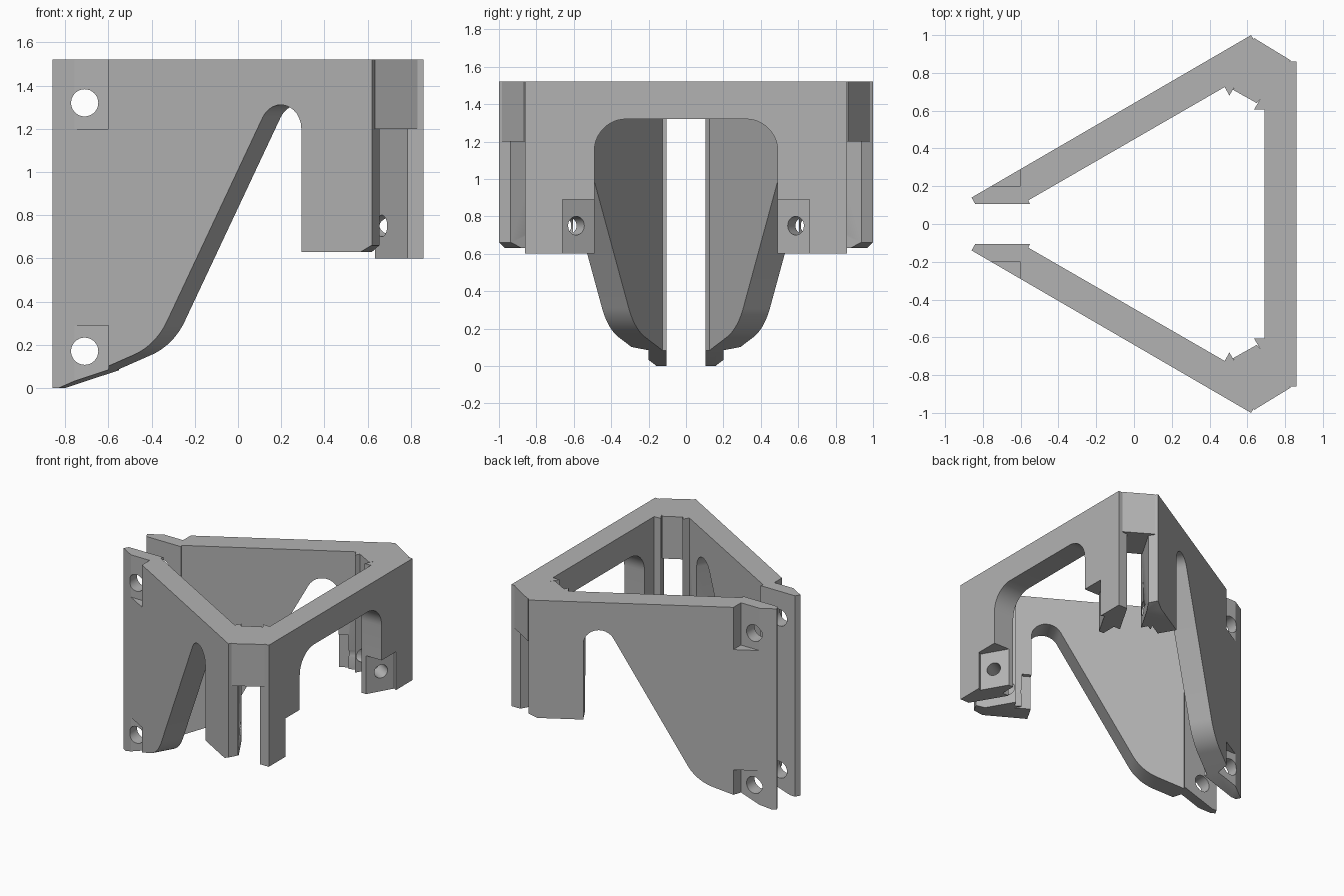
import bpy, bmesh, math
from mathutils import Vector

cube = bpy.data.objects.get("Cube")
if cube:
    bpy.data.objects.remove(cube, do_unlink=True)

X, Y, Z = Vector((1, 0, 0)), Vector((0, 1, 0)), Vector((0, 0, 1))
C, S = math.cos(math.pi / 6), 0.5
TOP = 1.52

grey = bpy.data.materials.new("matte_grey")
grey.use_nodes = True
grey.diffuse_color = (0.45, 0.45, 0.45, 1)
grey.node_tree.nodes["Principled BSDF"].inputs["Base Color"].default_value = grey.diffuse_color


def prism(name, pts, origin, a, b, c, side=1):
    """Polygon in the a/b plane swept along c, mirrored in y when side is -1."""
    bm = bmesh.new()
    rings = []
    for sweep in (Vector(), c):
        ring = []
        for u, v in pts:
            p = origin + a * u + b * v + sweep
            ring.append(bm.verts.new((p.x, p.y * side, p.z)))
        rings.append(ring)
        bm.faces.new(ring)
    n = len(pts)
    for i in range(n):
        j = (i + 1) % n
        bm.faces.new((rings[0][i], rings[0][j], rings[1][j], rings[1][i]))
    bmesh.ops.recalc_face_normals(bm, faces=bm.faces)
    mesh = bpy.data.meshes.new(name)
    bm.to_mesh(mesh)
    bm.free()
    mesh.materials.append(grey)
    ob = bpy.data.objects.new(name, mesh)
    bpy.context.collection.objects.link(ob)
    return ob


def fillet(pts, steps=12):
    """Round the corners given as (x, y, radius)."""
    out = []
    for i, (x, y, r) in enumerate(pts):
        p = Vector((x, y))
        if r == 0:
            out.append((x, y))
            continue
        d0 = (Vector(pts[i - 1][:2]) - p).normalized()
        d1 = (Vector(pts[(i + 1) % len(pts)][:2]) - p).normalized()
        half = d0.angle(d1) / 2
        centre = p + (d0 + d1).normalized() * (r / math.sin(half))
        start = p + d0 * (r / math.tan(half)) - centre
        end = p + d1 * (r / math.tan(half)) - centre
        for k in range(steps + 1):
            q = start.lerp(end, k / steps)
            # even angular spacing along the arc
            t = k / steps
            w = start.angle(end)
            q = (start * math.sin((1 - t) * w) + end * math.sin(t * w)) / math.sin(w)
            out.append(tuple(centre + q))
    return out


def cut(ob, cutters):
    for c in cutters:
        c.hide_render = True
        mod = ob.modifiers.new("cut", "BOOLEAN")
        mod.operation = "DIFFERENCE"
        mod.solver = "EXACT"
        mod.object = c
    graph = bpy.context.evaluated_depsgraph_get()
    mesh = bpy.data.meshes.new_from_object(ob.evaluated_get(graph))
    ob.modifiers.clear()
    ob.data = mesh
    for c in cutters:
        bpy.data.objects.remove(c, do_unlink=True)


def clamp_cutters(origin, d, n, s0, s1, thick, z0, z1, hole_s, hole_z, r, side):
    """Bolt pocket behind a clamp flange, and the bolt hole through it."""
    box = [(s0, thick), (s1, thick), (s1, 0.45), (s0, 0.45)]
    ring = [(hole_s + r * math.cos(k * math.tau / 32),
             hole_z + r * math.sin(k * math.tau / 32)) for k in range(32)]
    return [prism("pocket_cutter", box, origin + Z * z0, d, n, Z * (z1 - z0), side),
            prism("hole_cutter", ring, origin - n * 0.05, d, Z, n * 0.35, side)]


parts = []
slot_dir = Vector((S, C, 0))
along, across = Vector((C, S, 0)), Vector((S, -C, 0))
left_flange = Vector((0.505, 0.68, 0))
back_flange = Vector((0.635, 0.605, 0))
front_flange = Vector((-0.55, 0.105, 0))

# Slanted side walls with their arched opening, pockets and holes
wall_plan = [(-0.86, 0.14), (0.62, 1.0), (0.655, 0.937), (0.505, 0.68),
             (0.48, 0.725), (-0.56, 0.125), (-0.55, 0.105), (-0.84, 0.105)]
opening = [(-0.95, -0.053, 0), (-0.38, 0.198, 0.34), (0.295, 1.634, 0.11),
           (0.295, 0.63, 0), (0.57, 0.63, 0), (0.62, 0.66, 0), (0.8, 0.66, 0),
           (0.8, -0.2, 0), (-0.95, -0.2, 0)]
opening = fillet([((x + 0.86) / C, z, r) for x, z, r in opening])
for side, label in ((1, "left"), (-1, "right")):
    wall = prism(label + "_wall", wall_plan, Vector(), X, Y, Z * TOP, side)
    start = Vector((-0.86, 0.14, 0)) - across * 0.1
    cutters = [prism("opening_cutter", opening, start, along, Z, across * 0.5, side)]
    cutters += clamp_cutters(left_flange, slot_dir, -along, -0.3, 0.16, 0.14,
                             0.5, 0.89, 0.06, 0.75, 0.05, side)
    for z0, z1, hole_z in ((-0.1, 0.29, 0.17), (1.2, 1.6, 1.32)):
        cutters += clamp_cutters(front_flange, -X, Y, 0.05, 0.5, 0.095,
                                 z0, z1, 0.16, hole_z, 0.063, side)
    cut(wall, cutters)
    parts.append(wall)

# Back wall with its round-cornered opening
half = [(0.69, 0.605), (0.635, 0.605), (0.785, 0.86), (0.86, 0.86)]
back_plan = half + [(x, -y) for x, y in reversed(half)]
back = prism("back_wall", back_plan, Vector((0, 0, 0.6)), X, Y, Z * (TOP - 0.6))
arch = fillet([(-0.49, 0.4, 0), (-0.49, 1.32, 0.17), (0.49, 1.32, 0.17), (0.49, 0.4, 0)])
cutters = [prism("opening_cutter", arch, X * 0.5, Y, Z, X * 0.5)]
for side in (1, -1):
    cutters += clamp_cutters(back_flange, slot_dir, along.reflect(Y), -0.3, 0.16, 0.14,
                             0.5, 0.89, 0.06, 0.75, 0.05, side)
cut(back, cutters)
parts.append(back)

# Corner bridges that close the slots at the top
bridge_plan = [(0.525, 0.71), (0.65, 0.64), (0.83, 0.866), (0.635, 0.985)]
for side, label in ((1, "left"), (-1, "right")):
    parts.append(prism(label + "_corner_bridge", bridge_plan, Z * 1.2, X, Y,
                       Z * (TOP - 1.2), side))

# Smooth the arcs and keep the edges sharp
bpy.ops.object.select_all(action="DESELECT")
for ob in parts:
    ob.select_set(True)
bpy.context.view_layer.objects.active = parts[0]
bpy.ops.object.shade_smooth_by_angle(angle=math.radians(30))
